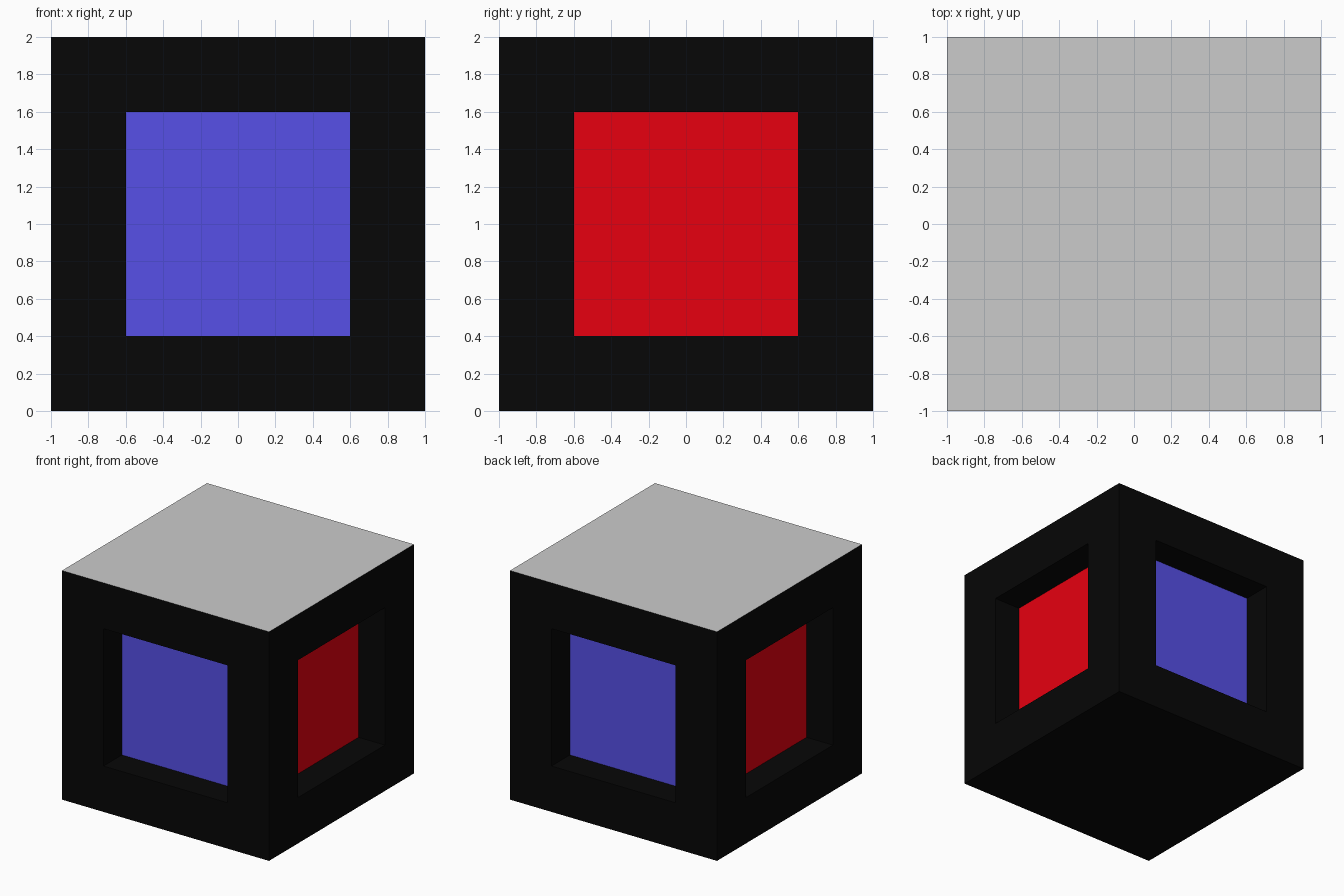
import bpy, bmesh
from math import pi
from mathutils import Matrix

if "Cube" in bpy.data.objects:
    bpy.data.objects.remove(bpy.data.objects["Cube"])

DEPTH = 0.255   # recess depth
WINDOW = 1.2    # window width and height


def material(name, rgb):
    mat = bpy.data.materials.new(name)
    mat.diffuse_color = (*rgb, 1)
    mat.use_nodes = True
    mat.node_tree.nodes["Principled BSDF"].inputs["Base Color"].default_value = mat.diffuse_color
    return mat


def add_object(name, bm, mat=None):
    mesh = bpy.data.meshes.new(name)
    bm.to_mesh(mesh)
    bm.free()
    if mat:
        mesh.materials.append(mat)
    obj = bpy.data.objects.new(name, mesh)
    bpy.context.collection.objects.link(obj)
    return obj


def add_panel(name, size, matrix, mat=None):
    bm = bmesh.new()
    bmesh.ops.create_grid(bm, x_segments=1, y_segments=1, size=size / 2)
    obj = add_object(name, bm, mat)
    obj.matrix_world = matrix
    return obj


black = material("black", (0.002, 0.002, 0.002))
blue = material("blue", (0.095, 0.08, 0.8))
red = material("red", (0.8, 0.0, 0.005))

# Black shell: a cube with a square recess sunk into each upright side
bm = bmesh.new()
bmesh.ops.create_cube(bm, size=2, matrix=Matrix.Translation((0, 0, 1)))
bm.normal_update()
open_faces = [f for f in bm.faces if f.normal.z > 0.5]
sides = [f for f in bm.faces if abs(f.normal.z) < 0.5]
bmesh.ops.inset_individual(bm, faces=sides, thickness=(2 - WINDOW) / 2,
                           use_even_offset=True)
for side in sides:
    inward = side.normal * -DEPTH
    floor = bmesh.ops.extrude_discrete_faces(bm, faces=[side])["faces"][0]
    bmesh.ops.translate(bm, verts=floor.verts[:], vec=inward)
    open_faces.append(floor)
bmesh.ops.delete(bm, geom=open_faces, context='FACES_ONLY')
add_object("shell", bm, black)

# Grey top
add_panel("top_panel", 2, Matrix.Translation((0, 0, 2)))

# Coloured panels at the back of the recesses, facing outwards
for i, (side, mat) in enumerate((("front", blue), ("right", red),
                                 ("back", blue), ("left", red))):
    place = (Matrix.Translation((0, 0, 1)) @ Matrix.Rotation(i * pi / 2, 4, 'Z')
             @ Matrix.Translation((0, -1 + DEPTH, 0)) @ Matrix.Rotation(pi / 2, 4, 'X'))
    add_panel(side + "_window", WINDOW, place, mat)
